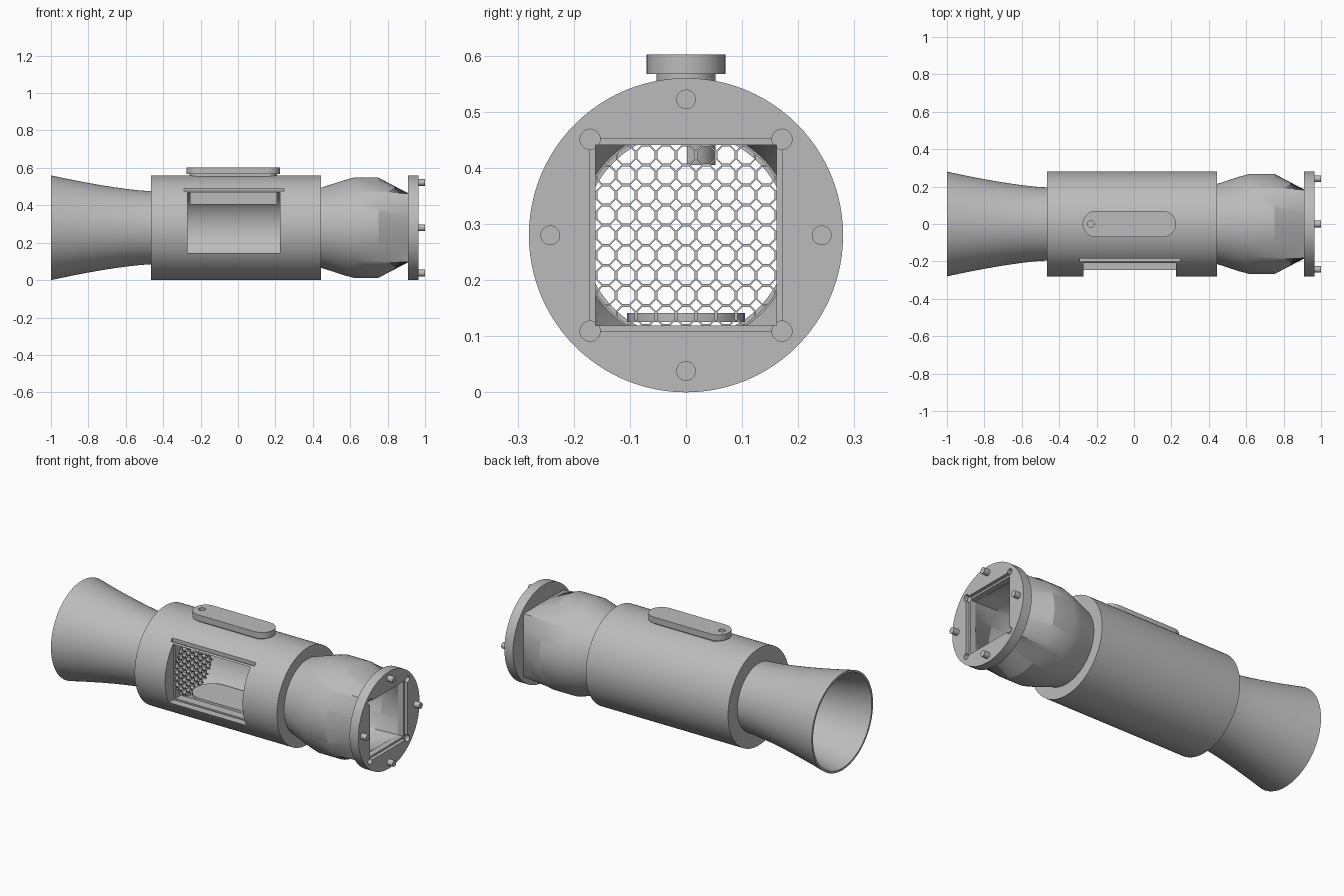
import bpy, bmesh
from math import sin, cos, pi, radians, hypot
from mathutils import Matrix, Vector

cube = bpy.data.objects.get("Cube")
if cube:
    bpy.data.objects.remove(cube, do_unlink=True)

AXIS = 0.28  # height of the duct's centre line

grey = bpy.data.materials.new("plain_grey")
grey.use_nodes = True
grey.diffuse_color = (0.5, 0.5, 0.5, 1)
grey.node_tree.nodes["Principled BSDF"].inputs["Base Color"].default_value = (0.5, 0.5, 0.5, 1)


def make(name, bm):
    bmesh.ops.recalc_face_normals(bm, faces=bm.faces[:])
    mesh = bpy.data.meshes.new(name)
    bm.to_mesh(mesh)
    bm.free()
    mesh.materials.append(grey)
    obj = bpy.data.objects.new(name, mesh)
    bpy.context.collection.objects.link(obj)
    return obj


def activate(obj):
    bpy.ops.object.select_all(action='DESELECT')
    obj.select_set(True)
    bpy.context.view_layer.objects.active = obj


def smooth(obj, angle=30):
    activate(obj)
    bpy.ops.object.shade_smooth_by_angle(angle=radians(angle))


def cut(obj, cutters):
    for c in cutters:
        c.hide_render = True
        mod = obj.modifiers.new("cut", 'BOOLEAN')
        mod.operation = 'DIFFERENCE'
        mod.solver = 'EXACT'
        mod.object = c
        activate(obj)
        bpy.ops.object.modifier_apply(modifier=mod.name)


def remove(cutters):
    for c in cutters:
        bpy.data.objects.remove(c, do_unlink=True)


def loft(bm, sections, segs, y=0.0, z=AXIS, phase=0.0):
    """Closed wall along x; each section is (x, radius, is_square)."""
    rings = []
    for x, r, square in sections:
        ring = []
        for i in range(segs):
            a = 2 * pi * i / segs + phase
            k = r / max(abs(cos(a)), abs(sin(a))) if square else r
            ring.append(bm.verts.new((x, y + k * cos(a), z + k * sin(a))))
        rings.append(ring)
    for j, a in enumerate(rings):
        b = rings[(j + 1) % len(rings)]
        for i in range(segs):
            n = (i + 1) % segs
            bm.faces.new((a[i], a[n], b[n], b[i]))


def tube(name, sections, segs=96):
    bm = bmesh.new()
    loft(bm, sections, segs)
    return make(name, bm)


def box(name, lo, hi):
    bm = bmesh.new()
    lo, hi = Vector(lo), Vector(hi)
    bmesh.ops.create_cube(bm, size=1, matrix=Matrix.Translation((lo + hi) / 2) @ Matrix.Diagonal((hi - lo).to_4d()))
    return make(name, bm)


def rod(name, x0, x1, y, z, r, segs=32):
    bm = bmesh.new()
    place = Matrix.Translation(((x0 + x1) / 2, y, z)) @ Matrix.Rotation(pi / 2, 4, 'Y')
    bmesh.ops.create_cone(bm, cap_ends=True, segments=segs, radius1=r, radius2=r, depth=x1 - x0, matrix=place)
    return make(name, bm)


def stadium(name, x0, x1, r, z0, z1, steps=16):
    """Upright slab with half-round ends."""
    bm = bmesh.new()
    outline = []
    for cx, start in ((x1 - r, -pi / 2), (x0 + r, pi / 2)):
        for i in range(steps + 1):
            a = start + pi * i / steps
            outline.append(bm.verts.new((cx + r * cos(a), r * sin(a), z0)))
    base = bm.faces.new(outline)
    top = bmesh.ops.extrude_face_region(bm, geom=[base])["geom"]
    bmesh.ops.translate(bm, vec=(0, 0, z1 - z0), verts=[v for v in top if isinstance(v, bmesh.types.BMVert)])
    return make(name, bm)


# Flared outlet horn
flare = [(-1 + 0.54 * t / 8, 0.195 + 0.085 * (1 - t / 8) ** 1.4) for t in range(9)]
horn = tube("outlet_horn", [(x, r, False) for x, r in flare]
            + [(x, r - 0.012, False) for x, r in reversed(flare)])
smooth(horn)

# Test section body with side window and pane slot
body = tube("test_section", [(-0.465, 0.28, False), (0.445, 0.28, False),
                             (0.445, 0.19, False), (-0.465, 0.19, False)])
window = box("window_cutter", (-0.27, -0.35, 0.145), (0.225, 0.002, 0.468))
slot = box("slot_cutter", (-0.29, -0.2, 0.13), (0.245, -0.185, 0.6))
cut(body, [window, slot])
smooth(body)

# Access hatch on top, with its plug reaching into the bore
plug = stadium("hatch_plug", -0.258, 0.208, 0.053, 0.405, 0.57)
cut(plug, [window])
smooth(plug)
lid = stadium("hatch_lid", -0.275, 0.225, 0.07, 0.567, 0.602)
bm = bmesh.new()
bmesh.ops.create_cone(bm, cap_ends=True, segments=24, radius1=0.018, radius2=0.018,
                      depth=0.05, matrix=Matrix.Translation((-0.23, 0, 0.605)))
lid_hole = make("lid_hole_cutter", bm)
cut(lid, [lid_hole])
smooth(lid)
remove([window, slot, lid_hole])

# Rounded floor plate inside the test section
smooth(stadium("floor_plate", -0.27, 0.225, 0.105, 0.125, 0.141))

# Flow straighteners: grids of short eight-sided tubes
PITCH = 0.0357
for name, x0 in (("rear_straightener", -0.33), ("front_straightener", 0.28)):
    bm = bmesh.new()
    for i in range(-6, 7):
        for j in range(-6, 7):
            if hypot(i, j) * PITCH < 0.2:
                x1 = x0 + 0.04
                wall = [(x0, 0.0195, False), (x1, 0.0195, False), (x1, 0.0165, False), (x0, 0.0165, False)]
                loft(bm, wall, 8, i * PITCH, AXIS + j * PITCH, pi / 8)
    make(name, bm)

# Bulging chamber that turns from round to square
outer = [(0.44, 0.213, False), (0.5, 0.232, False), (0.56, 0.252, False), (0.62, 0.268, False),
         (0.75, 0.268, False), (0.915, 0.182, True)]
inner = [(0.915, 0.161, True), (0.75, 0.25, False), (0.62, 0.25, False), (0.52, 0.215, False),
         (0.44, 0.192, False)]
smooth(tube("inlet_chamber", outer + inner), 25)

# Mounting flange with square opening, seat and corner sockets
flange = rod("inlet_flange", 0.91, 0.965, 0, AXIS, 0.28, 96)
cutters = []
for half, x0 in ((0.161, 0.85), (0.172, 0.945)):
    cutters.append(box("opening_cutter", (x0, -half, AXIS - half), (1.1, half, AXIS + half)))
for sy in (-1, 1):
    for sz in (-1, 1):
        cutters.append(rod("socket_cutter", 0.94, 1.1, sy * 0.171, AXIS + sz * 0.171, 0.018))
cut(flange, cutters)
remove(cutters)
smooth(flange)

# Locating pins
for i in range(4):
    a = i * pi / 2
    smooth(rod("locating_pin", 0.95, 1.0, 0.242 * cos(a), AXIS + 0.242 * sin(a), 0.0175))
